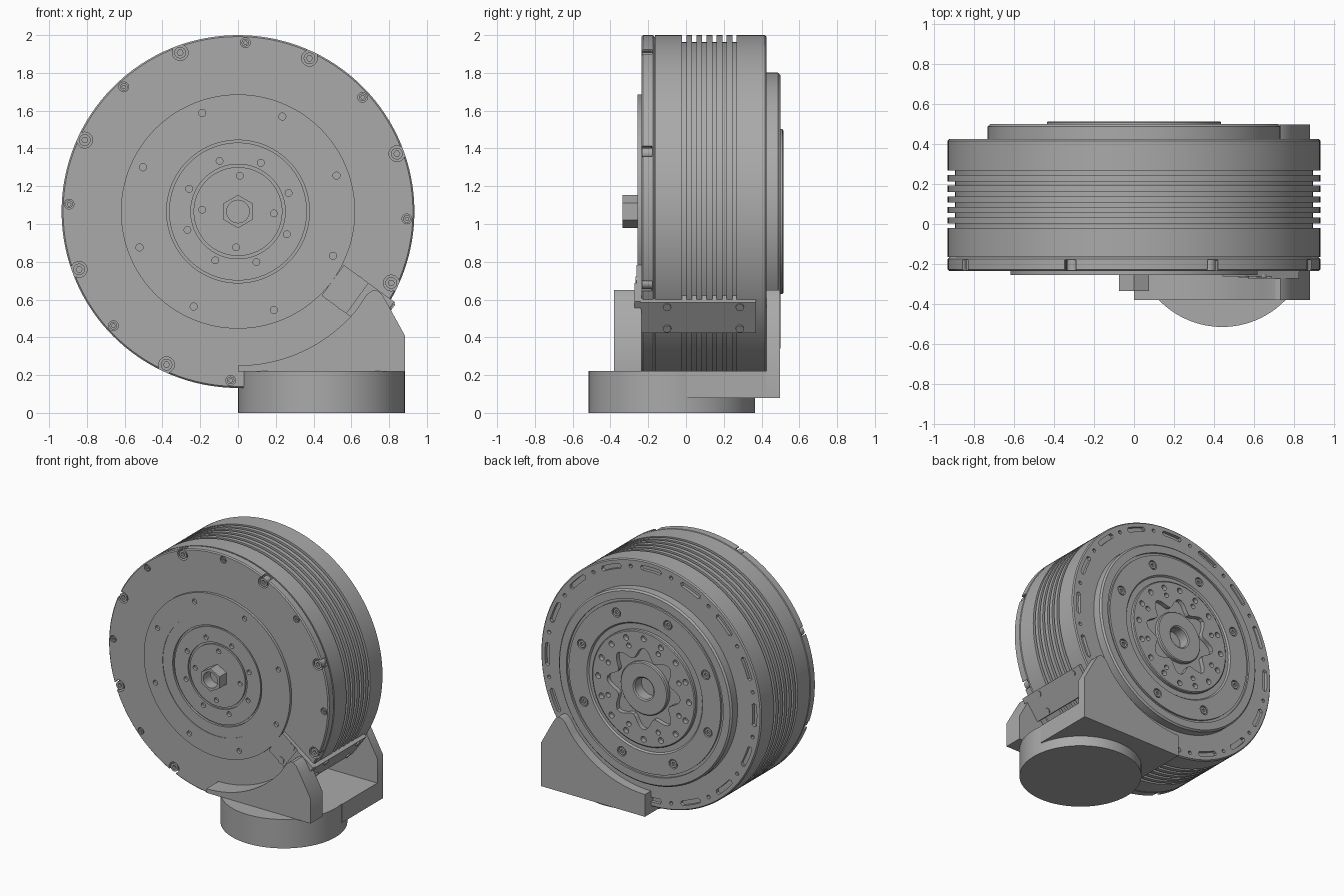
import bpy, bmesh
from math import sin, cos, pi, radians
from mathutils import Matrix, Vector

if "Cube" in bpy.data.objects:
    bpy.data.objects.remove(bpy.data.objects["Cube"], do_unlink=True)

AXIS = 1.066      # height of the motor axis
RIM = 0.934       # outer radius of the drum

grey = bpy.data.materials.new("machined_grey")
grey.use_nodes = True
GREY = (0.4, 0.4, 0.4, 1)
grey.diffuse_color = GREY
grey.node_tree.nodes["Principled BSDF"].inputs["Base Color"].default_value = GREY


def polar(r, deg):
    return r * cos(radians(deg)), AXIS + r * sin(radians(deg))


def finish(name, bm):
    bmesh.ops.recalc_face_normals(bm, faces=bm.faces)
    mesh = bpy.data.meshes.new(name)
    bm.to_mesh(mesh)
    bm.free()
    mesh.materials.append(grey)
    ob = bpy.data.objects.new(name, mesh)
    bpy.context.collection.objects.link(ob)
    return ob


def lathe(name, profile, closed=False):
    """Spin (radius, y) points about the motor axis."""
    bm = bmesh.new()
    vs = [bm.verts.new((r, y, AXIS)) for r, y in profile]
    es = [bm.edges.new(p) for p in zip(vs, vs[1:])]
    if closed:
        es.append(bm.edges.new((vs[-1], vs[0])))
    bmesh.ops.spin(bm, geom=vs + es, cent=(0, 0, AXIS), axis=(0, 1, 0),
                   angle=2 * pi, steps=128)
    bmesh.ops.remove_doubles(bm, verts=bm.verts, dist=1e-5)
    return finish(name, bm)


def prisms(name, shapes):
    """Extrude (x, z) outlines from y0 to y1, all in one object."""
    bm = bmesh.new()
    for pts, y0, y1 in shapes:
        face = bm.faces.new([bm.verts.new((x, y0, z)) for x, z in pts])
        ext = bmesh.ops.extrude_face_region(bm, geom=[face])["geom"]
        top = [v for v in ext if isinstance(v, bmesh.types.BMVert)]
        bmesh.ops.translate(bm, verts=top, vec=(0, y1 - y0, 0))
    return finish(name, bm)


def disc(r, deg, size, sides=16, turn=0):
    cx, cz = polar(r, deg)
    return [(cx + size * cos(2 * pi * i / sides + turn),
             cz + size * sin(2 * pi * i / sides + turn)) for i in range(sides)]


def ring(r, count, start, size, y0, y1, sides=16):
    return [(disc(r, start + 360 * i / count, size, sides), y0, y1) for i in range(count)]


def arc_slot(r, deg, half_span, half_width):
    steps = [half_span * (i / 3 - 1) for i in range(7)]
    return ([polar(r + half_width, deg + s) for s in steps]
            + [polar(r, deg + half_span + 0.9)]
            + [polar(r - half_width, deg - s) for s in steps]
            + [polar(r, deg - half_span - 0.9)])


def cut(ob, shapes):
    cutter = prisms("cutter", shapes)
    cutter.hide_render = True
    mod = ob.modifiers.new("cut", 'BOOLEAN')
    mod.operation, mod.solver, mod.object = 'DIFFERENCE', 'EXACT', cutter
    bpy.context.view_layer.objects.active = ob
    bpy.ops.object.modifier_apply(modifier=mod.name)
    bpy.data.objects.remove(cutter, do_unlink=True)


def radial_block(u0, u1, half, deg=-36):
    """Rectangle aligned with a radius, as an (x, z) outline."""
    c, s = cos(radians(deg)), sin(radians(deg))
    return [(u * c - t * s, AXIS + u * s + t * c)
            for u, t in ((u0, -half), (u1, -half), (u1, half), (u0, half))]


parts = []

# Drum with cooling grooves, back rim with slots and holes
profile = [(0, -0.165), (RIM, -0.165)]
for i in range(6):
    y = -0.02 + 0.053 * i
    profile += [(RIM, y), (RIM - 0.036, y), (RIM - 0.036, y + 0.022), (RIM, y + 0.022)]
profile += [(RIM, 0.417), (RIM - 0.008, 0.425), (0, 0.425)]
drum = lathe("ribbed_drum", profile)
cut(drum, [(arc_slot(0.88, 22.5 * i, 5, 0.018), 0.4, 0.5) for i in range(16)]
    + ring(0.88, 16, 11.25, 0.014, 0.4, 0.5, 12))
parts.append(drum)

# Front cover with stepped rings, screw holes and rim notches
cover = lathe("front_cover", [
    (0, -0.248), (0.235, -0.248), (0.235, -0.235), (0.25, -0.235), (0.25, -0.248),
    (0.365, -0.248), (0.365, -0.235), (0.378, -0.235), (0.378, -0.252), (0.46, -0.252),
    (0.46, -0.256), (0.62, -0.256), (0.62, -0.235), (0.926, -0.235), (RIM, -0.227),
    (RIM, -0.175), (0.924, -0.165), (0, -0.165)])
notches = [(radial_block(0.9, 0.96, 0.03, 20 + 45 * i), -0.3, -0.18) for i in range(8)]
cut(cover, ring(0.895, 8, 20, 0.042, -0.3, -0.185, 20))
cut(cover, notches + ring(0.895, 8, 42.5, 0.026, -0.3, -0.22)
    + ring(0.555, 8, 20, 0.019, -0.3, -0.235)
    + ring(0.285, 8, 20, 0.018, -0.3, -0.225)
    + ring(0.19, 4, -3, 0.018, -0.3, -0.225))
parts.append(cover)

# Rim screws with hexagonal sockets
screws = prisms("rim_screws", ring(0.895, 8, 20, 0.031, -0.232, -0.18)
                + ring(0.895, 8, 42.5, 0.02, -0.236, -0.2))
cut(screws, ring(0.895, 8, 20, 0.016, -0.3, -0.205, 6)
    + ring(0.895, 8, 42.5, 0.01, -0.3, -0.22, 6))
parts.append(screws)

# Hollow hexagonal shaft end
nut = prisms("shaft_nut", [(disc(0, 0, 0.088, 6, pi / 2), -0.335, -0.24)])
cut(nut, [(disc(0, 0, 0.06, 32), -0.4, -0.25)])
parts.append(nut)

# Output flange on the back: stepped disc, wavy recess, bolt holes
flange = lathe("output_flange", [
    (0, 0.4), (0.735, 0.4), (0.735, 0.488), (0.723, 0.5), (0.665, 0.5), (0.665, 0.485),
    (0.645, 0.485), (0.645, 0.5), (0.49, 0.5), (0.48, 0.488), (0.437, 0.488),
    (0.437, 0.51), (0.43, 0.515), (0, 0.515)])
wave = [polar(0.27 + 0.04 * cos(radians(8 * a)), a) for a in range(0, 360, 4)]
cut(flange, [(wave, 0.48, 0.6)] + ring(0.385, 16, 0, 0.022, 0.48, 0.6)
    + ring(0.325, 8, 22.5, 0.019, 0.48, 0.6) + ring(0.57, 8, 20, 0.036, 0.48, 0.6, 20))
cut(flange, [(disc(0, 0, 0.08, 32), 0.41, 0.7)])
parts.append(flange)
parts.append(lathe("output_hub", [(0.08, 0.47), (0.2, 0.47), (0.2, 0.505), (0.193, 0.512),
                                  (0.09, 0.512), (0.08, 0.505)], closed=True))

# Flange screws
flange_screws = prisms("flange_screws", ring(0.57, 8, 20, 0.028, 0.47, 0.497))
cut(flange_screws, ring(0.57, 8, 20, 0.014, 0.485, 0.6, 6))
parts.append(flange_screws)

# Cable cover on the rim, with its front tab and screws
parts.append(prisms("cable_cover", [(radial_block(0.85, 0.955, 0.1), -0.24, 0.37)]))
parts.append(prisms("cable_cover_tab", [(radial_block(0.62, 0.95, 0.1), -0.262, -0.22),
                                        (radial_block(0.78, 0.95, 0.1), -0.272, -0.22)]))
parts.append(prisms("tab_screws", [(disc(0.74, -36 + s * 6, 0.026), -0.268, -0.25)
                                   for s in (-1, 1)]))
bm = bmesh.new()
for side in (-1, 1):
    for y in (-0.1, 0.285):
        out = Vector((cos(radians(-36)), 0, sin(radians(-36))))
        across = Vector((-out.z, 0, out.x))
        place = out * 0.955 + across * side * 0.07 + Vector((0, y, AXIS))
        turn = out.to_track_quat('Z', 'Y').to_matrix().to_4x4()
        bmesh.ops.create_cone(bm, cap_ends=True, segments=16, radius1=0.022, radius2=0.022,
                              depth=0.016, matrix=Matrix.Translation(place) @ turn)
parts.append(finish("cable_cover_screws", bm))

# Bracket: two cradle plates, floor and round base
cradle = [polar(0.815, a) for a in range(-90, -38, 3)]
peak = [(0.68, 0.625), (0.71, 0.648), (0.735, 0.65), (0.76, 0.63), (0.79, 0.58), (0.883, 0.41)]
for name, y0, y1, low in (("front_cradle", -0.382, -0.236, 0.22),
                          ("back_cradle", 0.426, 0.498, 0.08)):
    parts.append(prisms(name, [([(0, low)] + cradle + peak + [(0.883, low)], y0, y1)]))
parts.append(prisms("bracket_floor", [
    ([(0, 0.08), (0.883, 0.08), (0.883, 0.222), (0, 0.222)], 0, 0.498)]))
bm = bmesh.new()
bmesh.ops.create_cone(bm, cap_ends=True, segments=96, radius1=0.441, radius2=0.441, depth=0.222,
                      matrix=Matrix.Translation((0.442, -0.075, 0.111)))
parts.append(finish("round_base", bm))

# Smooth the round walls, keep the machined edges sharp
bpy.ops.object.select_all(action='DESELECT')
for ob in parts:
    ob.select_set(True)
bpy.context.view_layer.objects.active = parts[0]
bpy.ops.object.shade_smooth_by_angle(angle=radians(30))
